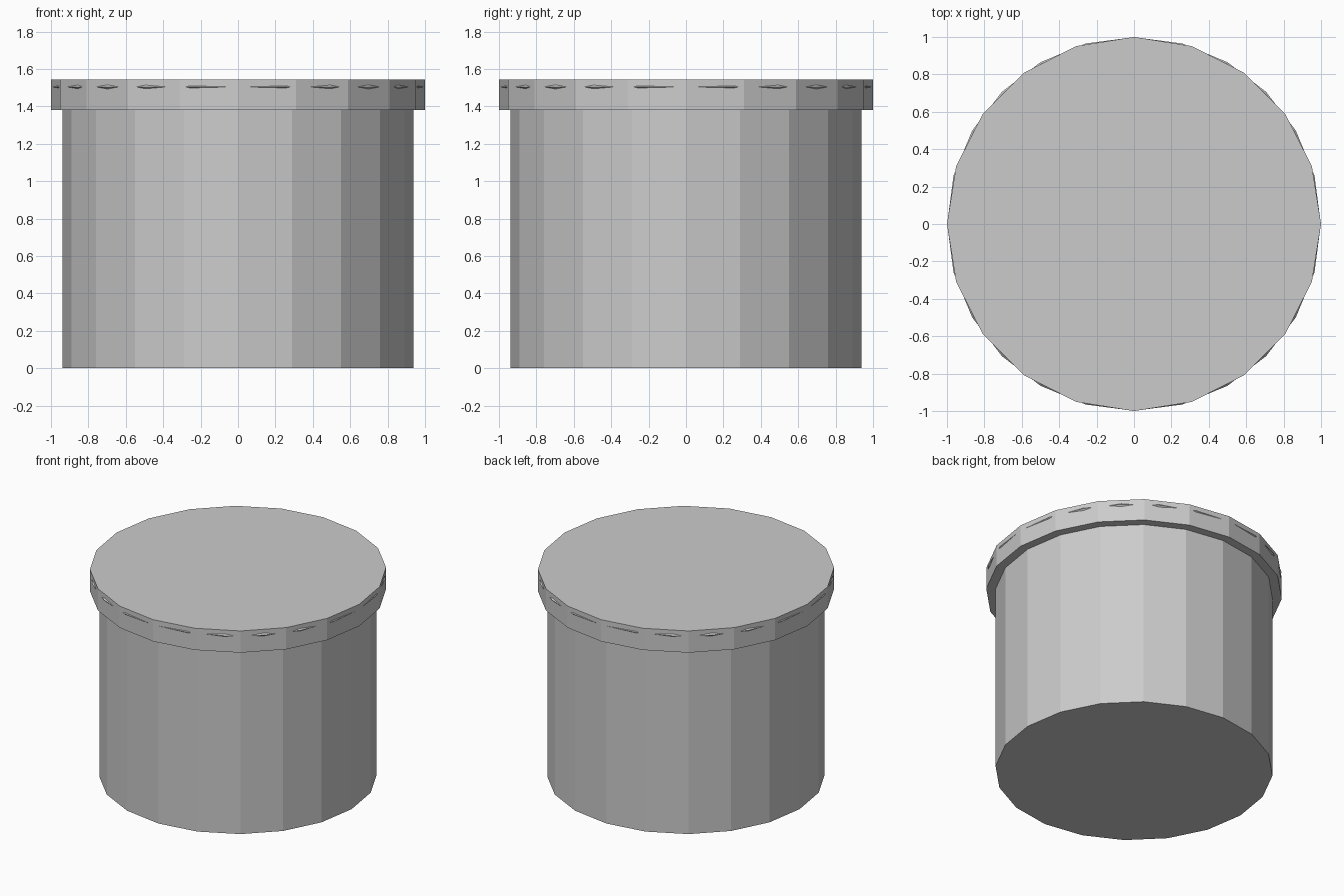
import bpy
from math import pi

if "Cube" in bpy.data.objects:
    bpy.data.objects.remove(bpy.data.objects["Cube"])

SIDES = 20


def drum(name, radius, bottom, top):
    bpy.ops.mesh.primitive_cylinder_add(
        vertices=SIDES, radius=radius, depth=top - bottom,
        location=(0, 0, (bottom + top) / 2))
    bpy.context.object.name = name


# Jar body and the wider lid on top
drum("body", 0.937, 0.0, 1.381)
drum("lid", 1.0, 1.381, 1.543)

# Thin diamond-section rim ring; its 24 corners just break through the lid's flat sides
bpy.ops.mesh.primitive_torus_add(
    major_segments=24, minor_segments=4,
    major_radius=0.979, minor_radius=0.02, location=(0, 0, 1.504))
bpy.context.object.name = "rim_ring"
for p in bpy.context.object.data.polygons:
    p.use_smooth = False
